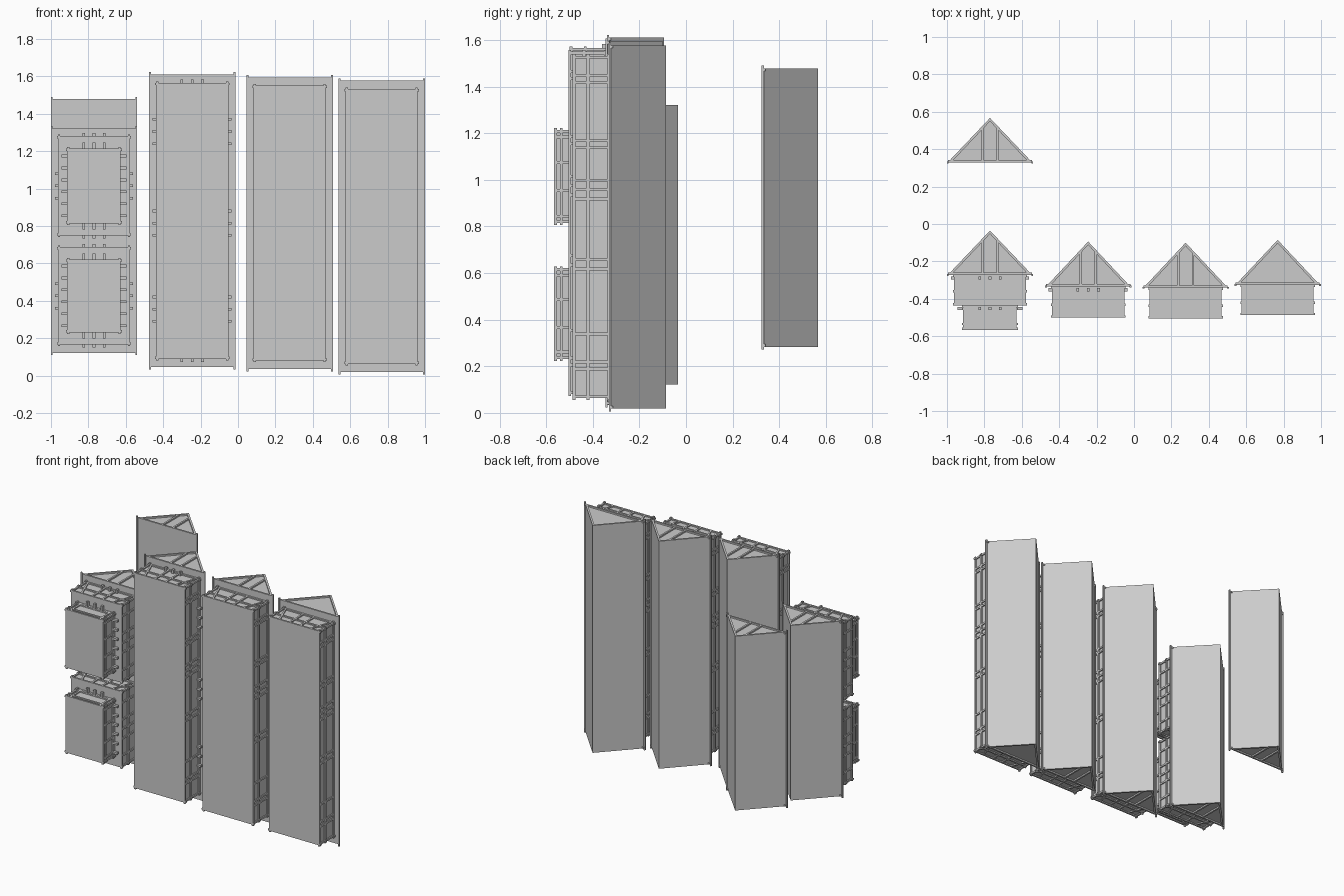
import bpy
import bmesh
from mathutils import Vector, Matrix

cube = bpy.data.objects.get("Cube")
if cube:
    bpy.data.objects.remove(cube)

grey = bpy.data.materials.new("plain_grey")
grey.use_nodes = True
grey.diffuse_color = (0.6, 0.6, 0.6, 1)
grey.node_tree.nodes["Principled BSDF"].inputs["Base Color"].default_value = (0.6, 0.6, 0.6, 1)

T = 0.012   # timber thickness


def finish(bm, name):
    bmesh.ops.recalc_face_normals(bm, faces=bm.faces)
    mesh = bpy.data.meshes.new(name)
    bm.to_mesh(mesh)
    bm.free()
    mesh.materials.append(grey)
    bpy.context.collection.objects.link(bpy.data.objects.new(name, mesh))


def box(bm, x0, x1, y0, y1, z0, z1):
    mid = Vector((x0 + x1, y0 + y1, z0 + z1)) / 2
    size = (abs(x1 - x0), abs(y1 - y0), abs(z1 - z0), 1)
    bmesh.ops.create_cube(bm, size=1, matrix=Matrix.Translation(mid) @ Matrix.Diagonal(size))


def prism(bm, outline, z0, z1):
    """Extrude an xy outline along z."""
    face = bm.faces.new([bm.verts.new((x, y, z0)) for x, y in outline])
    new = bmesh.ops.extrude_face_region(bm, geom=[face])["geom"]
    verts = [v for v in new if isinstance(v, bmesh.types.BMVert)]
    bmesh.ops.translate(bm, vec=(0, 0, z1 - z0), verts=verts)


def roof(name, c, eave, apex, z0, z1, posts):
    half, pitch = 0.225, (apex - eave) / 0.225
    bm = bmesh.new()
    prism(bm, [(c - half, eave), (c + half, eave), (c, apex)], z0 + 0.01, z1 - 0.01)
    finish(bm, name + "_roof")

    # rafters, gable sill, twin gable posts and long eave beams
    bm = bmesh.new()
    for a, b in ((z0, z0 + T), (z1 - T, z1)):
        box(bm, c - half, c + half, eave, eave + T, a, b)
        for s in (-1, 1):
            prism(bm, [(c + s * half, eave), (c, apex), (c, apex - 0.018),
                       (c + s * (half - 0.018), eave)], a, b)
            if posts:
                top = eave + (half - 0.046) * pitch
                box(bm, c + s * 0.034, c + s * 0.046, eave, top, a, b)
    for s in (-1, 1):
        box(bm, c + s * 0.231, c + s * 0.221, eave - 0.006, eave + 0.004, z0 - T, z1 + T)
    finish(bm, name + "_roof_timbers")


def storey(name, c, half, top, base, z0, z1, stud_z, rails, braces=True):
    r = 0.008   # wall recess behind the frame
    bm = bmesh.new()
    box(bm, c - half + r, c + half - r, base, top, z0 + r, z1 - r)
    finish(bm, name + "_walls")

    bm = bmesh.new()
    levels = [base + T / 2, top - T / 2] + rails
    for y in levels:
        for s in (-1, 1):
            box(bm, c + s * half, c + s * (half - T), y - T / 2, y + T / 2, z0 - 0.008, z1 + 0.008)
        for a, b in ((z0, z0 + T), (z1 - T, z1)):
            box(bm, c - half - 0.006, c + half + 0.006, y - T / 2, y + T / 2, a, b)
    # studs on the long sides
    for z in [z0 + T / 2, z1 - T / 2] + stud_z:
        for s in (-1, 1):
            box(bm, c + s * half, c + s * (half - T), base, top, z - T / 2, z + T / 2)
    # studs and leaning braces on the end walls
    for a, b in ((z0, z0 + T), (z1 - T, z1)):
        for s in (-1, 1):
            if braces:
                box(bm, c + s * 0.034, c + s * 0.046, base, top, a, b)
                lo, hi = c + s * (half * 0.56), c + s * (half * 0.88)
                prism(bm, [(lo, base), (lo + s * T, base), (hi + s * T, top), (hi, top)], a, b)
            else:
                box(bm, c + s * (half - 0.026), c + s * (half - 0.038), base, top, a, b)
    finish(bm, name + "_frame")


def joists(name, c, half, top, z0, z1, side_z, reach):
    """Beam ends poking out beneath an overhang."""
    bm = bmesh.new()
    y0, y1 = top - 0.026, top - 0.008
    for z in side_z:
        for s in (-1, 1):
            box(bm, c + s * (half - T), c + s * (half + reach), y0, y1, z - 0.007, z + 0.007)
    for k in (-1, 0, 1):
        x = c + k * 0.055
        for a, b in ((z0 - reach, z0 + T), (z1 - T, z1 + reach)):
            box(bm, x - 0.007, x + 0.007, y0, y1, a, b)
    finish(bm, name + "_joists")


# three long houses: centre, eave, ridge, floor, roof span
STUDS = [0.17, 0.2, 0.32, 0.6, 0.64, 0.9, 0.94, 0.98, 1.12, 1.15, 1.4, 1.43]
LONG = {
    "tall_house": (-0.245, -0.334, -0.094, -0.5, 0.045, 1.61),
    "middle_house": (0.276, -0.34, -0.1, -0.505, 0.035, 1.595),
    "end_house": (0.768, -0.325, -0.085, -0.487, 0.018, 1.577),
}
for name, (c, eave, apex, base, z0, z1) in LONG.items():
    roof(name, c, eave, apex, z0, z1, name != "end_house")
    storey(name, c, 0.193, eave, base, z0 + 0.045, z1 - 0.045,
           [z0 + z for z in STUDS], [(eave + base) / 2 - 0.015])
tall_z = [m + d for m in (0.355, 0.815, 1.305) for d in (-0.065, 0, 0.065)]
joists("tall_house", -0.245, 0.193, -0.334, 0.09, 1.565, tall_z, 0.018)

# jettied house: one roof over two stepped blocks
C = -0.77
roof("jettied_house", C, -0.272, -0.035, 0.122, 1.322, True)
for name, z0, z1 in (("lower_block", 0.165, 0.687), ("upper_block", 0.748, 1.28)):
    mid = (z0 + z1) / 2
    near = [mid + d for d in (-0.065, 0, 0.065)]
    wide = [mid + k * 0.064 for k in (-2.5, -1.5, -0.5, 0.5, 1.5, 2.5)]
    storey(name, C, 0.193, -0.272, -0.435, z0, z1, near + [z0 + 0.08, z1 - 0.08], [-0.36])
    joists(name, C, 0.193, -0.272, z0, z1, near, 0.016)
    a, b = z0 + 0.066, z1 - 0.066
    storey(name + "_ground", C, 0.143, -0.435, -0.566, a, b,
           [a + 0.03, mid - 0.06, mid + 0.06, b - 0.03], [-0.535, -0.455], False)
    joists(name + "_ground", C, 0.143, -0.435, a, b, wide, 0.032)

# separate roof set behind
roof("spare", C, 0.33, 0.567, 0.283, 1.478, True)
